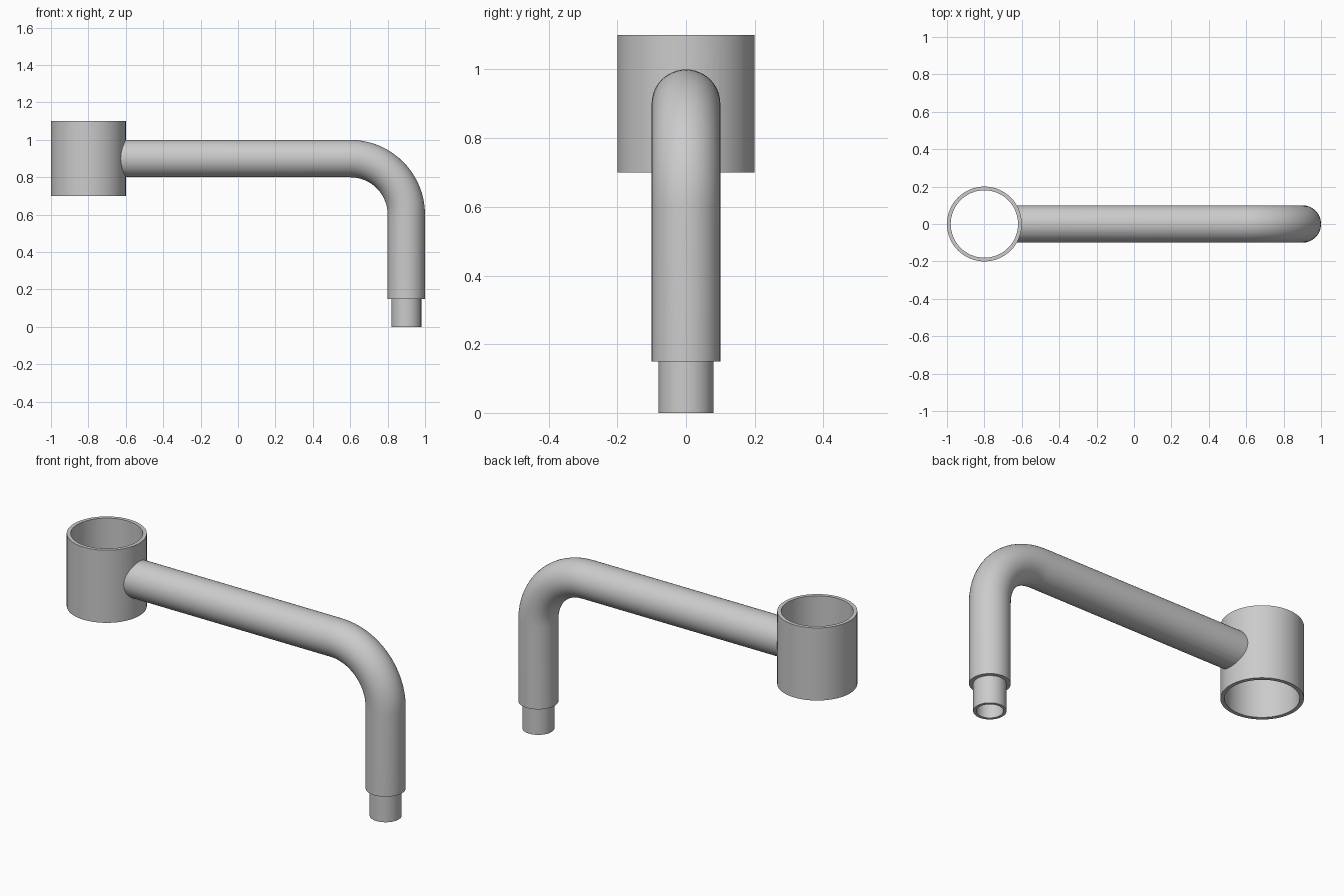
import bpy, bmesh, math
from mathutils import Vector

if "Cube" in bpy.data.objects:
    bpy.data.objects.remove(bpy.data.objects["Cube"])

SEG = 48


def sweep(name, stations):
    """Capped round solid through (x, z, tilt, radius) stations in the XZ plane."""
    bm = bmesh.new()
    rings = []
    for x, z, tilt, r in stations:
        n = Vector((math.sin(tilt), 0, math.cos(tilt)))
        ring = []
        for i in range(SEG):
            a = 2 * math.pi * i / SEG
            p = Vector((x, 0, z)) + n * (r * math.cos(a)) + Vector((0, r * math.sin(a), 0))
            ring.append(bm.verts.new(p))
        rings.append(ring)
    for a, b in zip(rings, rings[1:]):
        for i in range(SEG):
            j = (i + 1) % SEG
            bm.faces.new((a[i], a[j], b[j], b[i]))
    bm.faces.new(rings[0])
    bm.faces.new(rings[-1])
    bmesh.ops.recalc_face_normals(bm, faces=bm.faces)
    me = bpy.data.meshes.new(name)
    bm.to_mesh(me)
    bm.free()
    ob = bpy.data.objects.new(name, me)
    bpy.context.collection.objects.link(ob)
    return ob


def bent_path(r, start_x):
    """Horizontal run followed by a quarter bend turning downward."""
    pts = [(start_x, 0.9, 0, r)]
    for k in range(17):
        t = math.pi / 2 * k / 16
        pts.append((0.6 + 0.3 * math.sin(t), 0.6 + 0.3 * math.cos(t), t, r))
    return pts


def cylinder(name, r, z0, z1):
    bpy.ops.mesh.primitive_cylinder_add(vertices=64, radius=r, depth=z1 - z0,
                                        location=(-0.8, 0, (z0 + z1) / 2))
    ob = bpy.context.object
    ob.name = name
    return ob


def boolean(target, tool, op):
    m = target.modifiers.new(op.lower(), 'BOOLEAN')
    m.operation, m.solver, m.object = op, 'EXACT', tool
    bpy.context.view_layer.objects.active = target
    bpy.ops.object.modifier_apply(modifier=m.name)
    bpy.data.objects.remove(tool, do_unlink=True)


down = math.pi / 2

# Collar and bent arm with stepped spigot, joined into one body
body = cylinder("bent_pipe_bracket", 0.2, 0.7, 1.1)
arm = sweep("arm", bent_path(0.1, -0.76) + [
    (0.9, 0.15, down, 0.1), (0.9, 0.15, down, 0.08), (0.9, 0, down, 0.08)])
boolean(body, arm, 'UNION')

# Collar opening and the bore of the pipe
boolean(body, cylinder("collar_hole", 0.18, 0.5, 1.3), 'DIFFERENCE')
bore = sweep("pipe_bore", bent_path(0.065, -0.75) + [(0.9, -0.1, down, 0.065)])
boolean(body, bore, 'DIFFERENCE')

bpy.ops.object.select_all(action='DESELECT')
body.select_set(True)
bpy.context.view_layer.objects.active = body
bpy.ops.object.shade_smooth_by_angle(angle=math.radians(30))
